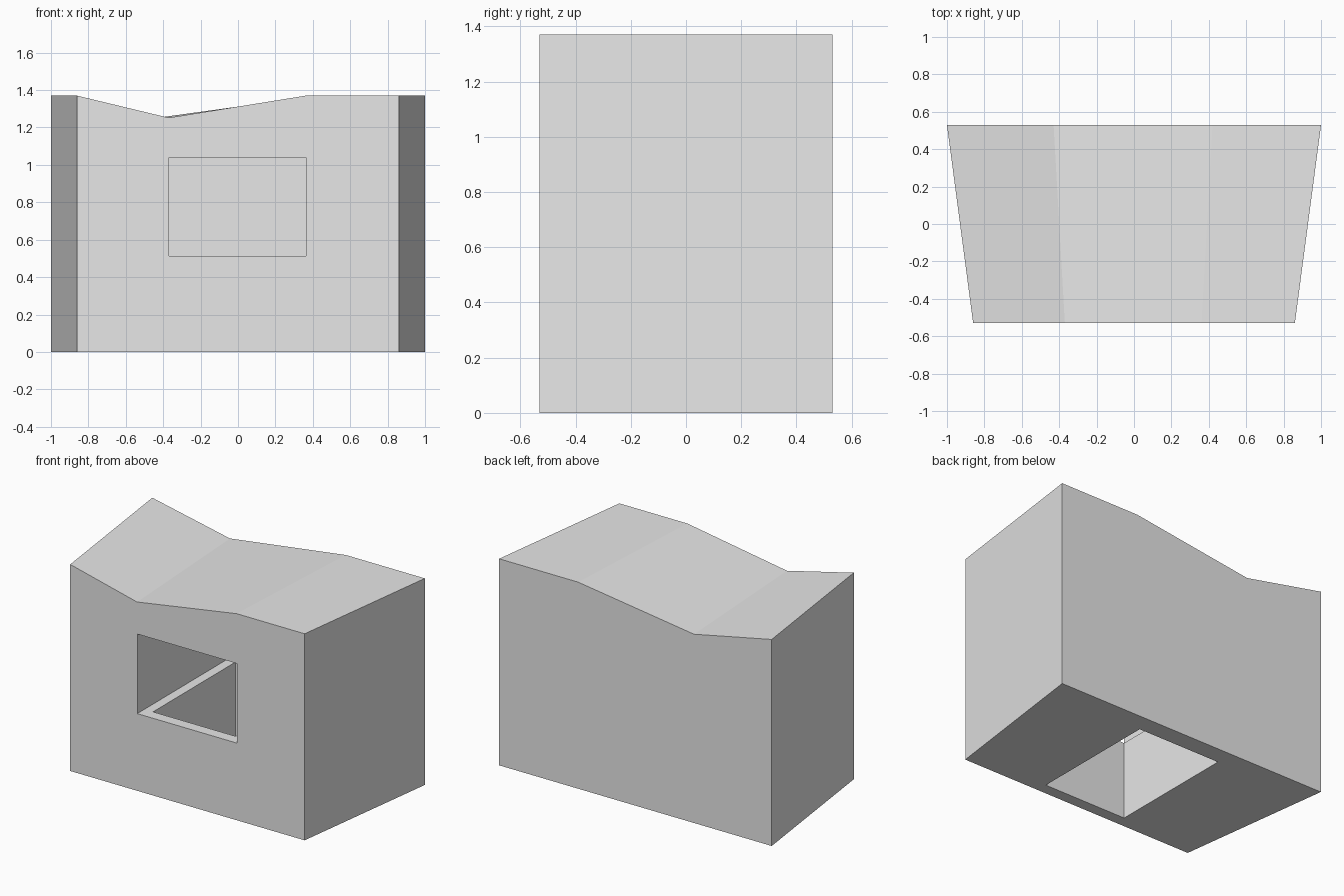
import bpy
import bmesh

cube = bpy.data.objects.get("Cube")
if cube:
    bpy.data.objects.remove(cube, do_unlink=True)

# Single flat colour
grey = bpy.data.materials.new("light_grey")
grey.use_nodes = True
grey.diffuse_color = (0.8, 0.8, 0.8, 1)
grey.node_tree.nodes["Principled BSDF"].inputs["Base Color"].default_value = (0.8, 0.8, 0.8, 1)


def make_object(name, bm):
    bmesh.ops.recalc_face_normals(bm, faces=bm.faces)
    mesh = bpy.data.meshes.new(name)
    bm.to_mesh(mesh)
    bm.free()
    mesh.materials.append(grey)
    obj = bpy.data.objects.new(name, mesh)
    bpy.context.collection.objects.link(obj)
    return obj


def loft(name, profiles):
    """Join two matching end profiles into a closed solid."""
    bm = bmesh.new()
    front, back = [[bm.verts.new(p) for p in prof] for prof in profiles]
    bm.faces.new(front)
    bm.faces.new(list(reversed(back)))
    count = len(front)
    for i in range(count):
        j = (i + 1) % count
        bm.faces.new((front[j], front[i], back[i], back[j]))
    return make_object(name, bm)


def end_profile(half_width, y):
    """Wall outline with a dipped top edge."""
    low, bend, height, dip = -0.43, 0.42, 1.37, 1.252
    outline = [(-1, 0), (1, 0), (1, height), (bend, height), (low, dip), (-1, height)]
    return [(x * half_width, y, z) for x, z in outline]


def box_profile(x0, x1, y, z0, z1):
    return [(x0, y, z0), (x1, y, z0), (x1, y, z1), (x0, y, z1)]


def carve(target, name, x0, x1, y0, y1, z0, z1):
    """Cut a box-shaped space out of the target."""
    cutter = loft(name, [box_profile(x0, x1, y, z0, z1) for y in (y0, y1)])
    cutter.hide_render = True
    mod = target.modifiers.new(name, 'BOOLEAN')
    mod.operation = 'DIFFERENCE'
    mod.solver = 'EXACT'
    mod.object = cutter
    bpy.context.view_layer.objects.active = target
    bpy.ops.object.modifier_apply(modifier=mod.name)
    bpy.data.objects.remove(cutter, do_unlink=True)


# Tapered block, wider at the back
block = loft("block_body", [end_profile(0.86, -0.53), end_profile(1.0, 0.53)])

# Front opening, then the narrower shaft down through the base
carve(block, "front_opening", -0.368, 0.364, -0.7, 0.48, 0.512, 1.04)
carve(block, "base_shaft", -0.305, 0.3, -0.455, 0.41, -0.2, 0.7)
